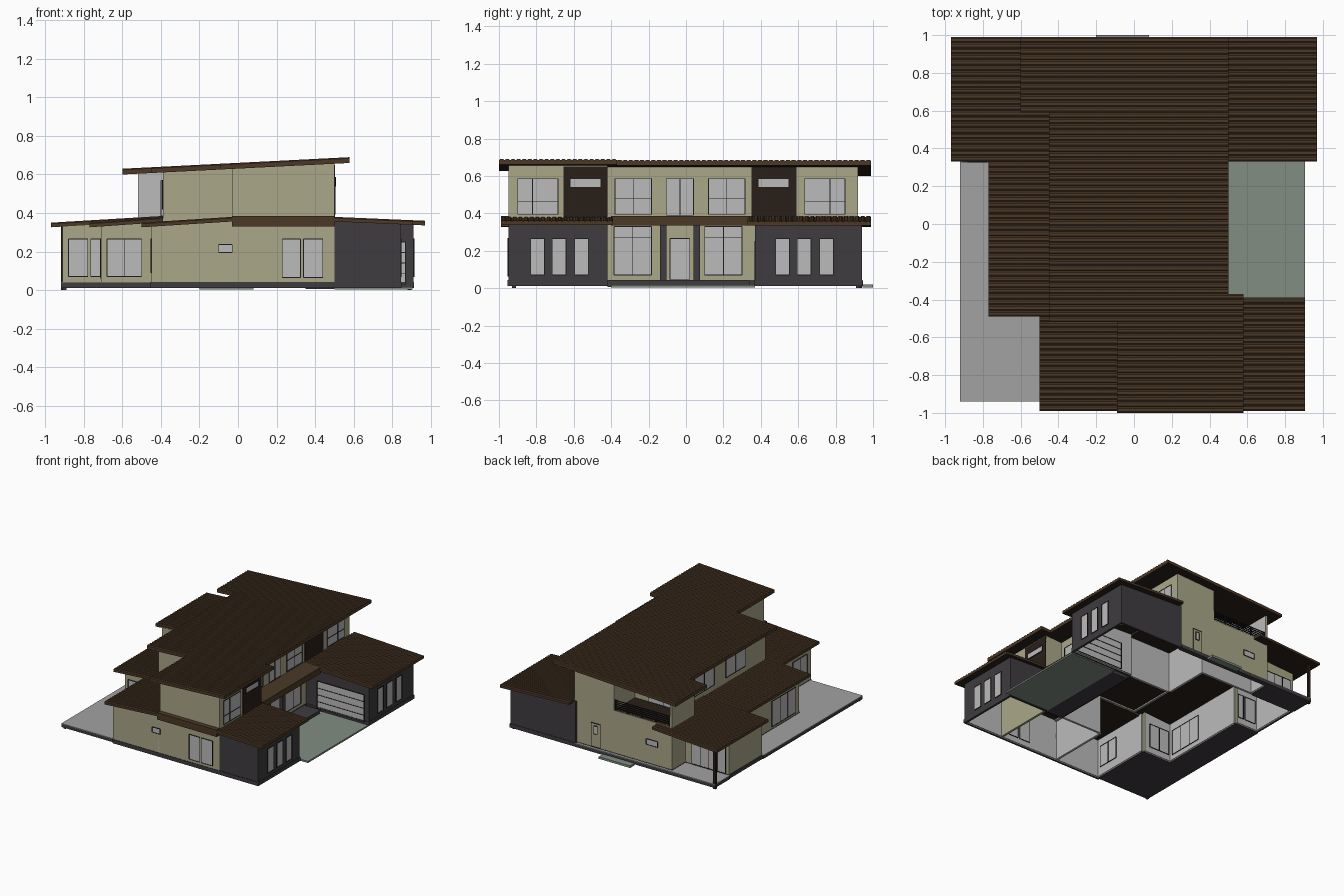
import bpy, math
from mathutils import Vector

if "Cube" in bpy.data.objects:
    bpy.data.objects.remove(bpy.data.objects["Cube"])

def mat(name, c):
    m = bpy.data.materials.new(name)
    m.diffuse_color = (*c, 1)
    m.use_nodes = True
    m.node_tree.nodes["Principled BSDF"].inputs["Base Color"].default_value = m.diffuse_color
    return m

CREAM = mat("cream", (.40, .39, .25))
DARK = mat("charcoal", (.05, .045, .05))
BROWN = mat("roof_brown", (.07, .04, .02))
SOFFIT = mat("soffit_brown", (.022, .014, .009))
GREEN = mat("driveway_green", (.22, .27, .225))
PAVE = mat("paving", (.36, .36, .36))
GLASS = mat("glass", (.5, .5, .5))
BLACK = mat("frame", (.012, .012, .012))
INNER = mat("plaster", (.5, .5, .5))

def mesh(name, verts, faces, mats, idx=None):
    me = bpy.data.meshes.new(name)
    me.from_pydata(verts, [], faces)
    for m in mats:
        me.materials.append(m)
    if idx:
        me.polygons.foreach_set("material_index", idx)
    ob = bpy.data.objects.new(name, me)
    bpy.context.collection.objects.link(ob)
    return ob

BOX = [(0, 3, 2, 1), (4, 5, 6, 7), (0, 1, 5, 4), (1, 2, 6, 5), (2, 3, 7, 6), (3, 0, 4, 7)]

def boxes(name, parts):
    """parts: list of (x0,x1,y0,y1,z0,z1,material)"""
    v, f, ids, mats = [], [], [], []
    for x0, x1, y0, y1, z0, z1, m in parts:
        n = len(v)
        v += [(x, y, z) for z in (z0, z1) for x, y in ((x0, y0), (x1, y0), (x1, y1), (x0, y1))]
        f += [tuple(i + n for i in q) for q in BOX]
        if m not in mats:
            mats.append(m)
        ids += [mats.index(m)] * 6
    return mesh(name, v, f, mats, ids)

def walls(name, pts, z0, top, m, t=.018):
    """Wall chain, counter-clockwise outside faces; top is a height function of x"""
    v, f, ids = [], [], []
    for (ax, ay), (bx, by) in zip(pts, pts[1:]):
        d = Vector((bx - ax, by - ay)).normalized()
        nx, ny = -d.y * t, d.x * t
        q = [(ax, ay), (bx, by), (bx + nx, by + ny), (ax + nx, ay + ny)]
        n = len(v)
        v += [(x, y, z0) for x, y in q] + [(x, y, top(x)) for x, y in q]
        f += [tuple(i + n for i in k) for k in BOX]
        ids += [0, 0, 0, 0, 1, 0]
    return mesh(name, v, f, [m, INNER], ids)

def roof(name, x0, x1, y0, y1, za, zb, t=.024, amp=.006):
    """Sloping slab with tile ribs running along x"""
    n = max(2, round((y1 - y0) / .03))
    prof = []
    for i in range(n):
        for u, h in ((0, -1), (.25, 0), (.75, 0)):
            prof.append((y0 + (y1 - y0) * (i + u) / n, h * amp))
    prof.append((y1, -amp))
    prof += [(y1, -t), (y0, -t)]
    k = len(prof)
    v = [(x0, y, za + h) for y, h in prof] + [(x1, y, zb + h) for y, h in prof]
    f = [(i, i + k, (i + 1) % k + k, (i + 1) % k) for i in range(k)]
    ids = [0] * k
    ids[k - 2] = 1
    f += [tuple(range(k)), tuple(reversed(range(k, 2 * k)))]
    return mesh(name, v, f, [BROWN, SOFFIT], ids + [0, 0])

def window(name, side, c, a0, a1, z0, z1, vert=(), horiz=(), pane=GLASS):
    """side: 'x+','x-','y+','y-' outward direction; c = outside wall plane"""
    s = 1 if side[1] == '+' else -1
    w = .004
    def part(p0, p1, q0, q1, proud, m):
        d = sorted((c + s * proud, c - s * (.018 + proud)))
        return (*d, p0, p1, q0, q1, m) if side[0] == 'x' else (p0, p1, *d, q0, q1, m)
    P = [part(a0, a1, z0, z1, .002, pane)]
    for a in (a0, a1, *[a0 + (a1 - a0) * u for u in vert]):
        P.append(part(a - w / 2, a + w / 2, z0, z1, .005, BLACK))
    for z in (z0, z1, *[z0 + (z1 - z0) * u for u in horiz]):
        P.append(part(a0, a1, z - w / 2, z + w / 2, .005, BLACK))
    boxes(name, P)

up = lambda x: .63 + .0508 * (x + .6)
utop = lambda x: up(x) - .015
flat = lambda z: (lambda x: z)
bl = lambda x: .35 + .06 * (x + .97)
ml = lambda x: .35 + .07 * (x + .77)
fl = lambda x: .35 + .064 * (x + .5)
rt = lambda x: .38 - .043 * (x - .5)
low = lambda g: (lambda x: g(x) - .015)

# Upper storey roof
for i, (x0, x1, y0, y1) in enumerate([(-.6, .5, .59, .99), (-.45, .5, -.37, .59),
                                      (-.45, .58, -.52, -.37), (-.09, .58, -1, -.52)]):
    roof(f"upper_roof_{i}", x0, x1, y0, y1, up(x0), up(x1), .03)
# Lower roofs
for n, g, x0, x1, y0, y1 in [("back_left_roof", bl, -.97, -.39, .33, .99), ("mid_left_roof", ml, -.77, -.39, -.49, .33),
                             ("front_left_roof", fl, -.5, -.03, -.99, -.46), ("wing_roof", rt, .5, .905, -.99, -.39),
                             ("garage_roof", rt, .35, .97, .33, .99)]:
    roof(n, x0, x1, y0, y1, g(x0), g(x1))
boxes("front_fascia_band", [(-.03, .5, -.99, -.945, .33, .385, BROWN)])
boxes("entry_canopy", [(.34, .5, -.40, .34, .335, .385, BROWN)])

# Ground storey walls
Z = .02
walls("front_wall", [(-.03, -.95), (.5, -.95), (.5, -.42), (.35, -.42), (.35, .37)], Z, flat(.375), CREAM)
walls("front_left_wall", [(-.45, -.43), (-.45, -.95), (-.03, -.95)], Z, low(fl), CREAM)
walls("mid_left_wall", [(-.71, .33), (-.71, -.43), (-.45, -.43)], Z, low(ml), CREAM)
walls("back_left_wall", [(-.52, .75), (-.91, .75), (-.91, .33), (-.71, .33)], Z, low(bl), CREAM)
walls("back_wall", [(.33, .92), (-.52, .92), (-.52, .75)], Z, flat(.385), CREAM)
walls("wing_wall", [(.5, -.95), (.845, -.95), (.845, -.42), (.5, -.42)], Z, low(rt), DARK)
walls("garage_wall", [(.35, .37), (.91, .37), (.91, .94), (.33, .94), (.33, .92)], Z, low(rt), DARK)
walls("partitions", [(.35, .37), (-.03, .37), (-.03, .75), (-.52, .75)], Z, flat(.36), INNER)
walls("front_partition", [(-.03, -.95), (-.03, -.44), (.5, -.44)], Z, flat(.36), INNER)

# Upper storey walls
walls("upper_wall", [(-.03, -.95), (.5, -.95), (.5, -.42), (.35, -.42), (.35, .92), (0, .92), (0, .65),
                     (-.52, .65)], .36, utop, CREAM)
walls("upper_left_wall", [(-.52, .92), (-.52, .65), (-.39, .65), (-.39, -.46), (-.03, -.46), (-.03, -.95)],
      .34, utop, CREAM)
boxes("upper_floor", [(-.03, .49, -.94, -.43, .35, .37, SOFFIT), (-.385, .345, -.45, .65, .35, .37, SOFFIT),
                      (-.51, .34, .65, .915, .355, .385, SOFFIT)])
# Dark feature panels on the upper right face
boxes("upper_dark_panels", [(.49, .503, -.655, -.42, .375, .65, SOFFIT), (.34, .353, .35, .59, .375, .655, SOFFIT)])
# Balcony railing
boxes("balcony_rail", [(-.51, 0, .905, .912, z, z + .006, BLACK) for z in (.40, .415, .43, .445, .46)] +
      [(x, x + .008, .903, .914, .385, .466, BLACK) for x in (-.5, -.375, -.25, -.125, -.012)])

# Plinth band following the walls
walls("plinth", [(-.454, -.954), (.5, -.954), (.849, -.954), (.849, -.416), (.354, -.416), (.354, .366), (.914, .366),
                 (.914, .944), (.326, .944), (.326, .924), (-.524, .924), (-.524, .754), (-.914, .754), (-.914, .326),
                 (-.714, .326), (-.714, -.434), (-.454, -.434), (-.454, -.954)], .012, flat(.043), DARK)

# Paving
def slab(name, rects, top_mat):
    P = []
    for r in rects:
        P += [(*r, .012, .036, DARK), (*r, .036, .041, top_mat)]
    boxes(name, P)

slab("patio", [(-.92, -.71, -.94, .33), (-.71, -.45, -.94, -.43), (-.92, -.52, .75, .945), (-.52, .33, .92, .945)], PAVE)
boxes("driveway", [(.5, .905, -.40, .37, .003, .016, GREEN)])
boxes("entry_step", [(.35, .5, -.42, .34, .005, .041, DARK)])
boxes("back_step", [(-.2, .08, .945, 1.0, .003, .02, GREEN)])
boxes("corner_post", [(-.92, -.9, .92, .94, 0, .345, SOFFIT)])
boxes("foot_blocks", [(x - .01, x + .01, y - .01, y + .01, 0, .014, DARK) for x, y in [(.89, .92), (-.9, -.92)]])

# Ground windows
for i, (a, b) in enumerate([(.23, .325), (.34, .44)]):
    window(f"front_window_{i}", 'y-', -.95, a, b, .065, .265)
window("front_vent_window", 'y-', -.95, -.1, -.03, .195, .237)
for i, y in enumerate((-.83, -.715, -.595)):
    window(f"wing_window_{i}", 'x+', .845, y, y + .073, .07, .265)
    window(f"garage_window_{i}", 'x+', .91, y + 1.31, y + 1.383, .07, .265)
window("garage_door", 'y-', .37, .45, .87, .03, .25, (), (.25, .5, .75))
for i, y in enumerate((-.385, .1)):
    window(f"hall_window_{i}", 'x+', .35, y, y + .2, .07, .33, (.5,), (.78,))
boxes("entry_pillars", [(.34, .37, y, y + .035, .04, .335, DARK) for y in (-.14, .04)])
window("entry_door", 'x+', .35, -.085, .02, .045, .265)
for i, (a, b) in enumerate([(-.88, -.78), (-.765, -.715)]):
    window(f"left_room_window_{i}", 'y-', .33, a, b, .07, .265)
window("patio_door", 'y+', .75, -.88, -.58, .045, .265, (.25, .5, .75))
window("mid_left_window", 'x-', -.71, -.38, -.08, .06, .265, (.33, .66))
window("front_left_window", 'x-', -.45, -.9, -.72, .09, .265, (.5,))
window("mid_front_window", 'y-', -.43, -.68, -.5, .07, .265, (.5,))
window("back_door", 'y+', .92, .12, .2, .045, .235, (), (), CREAM)
window("back_door_glass", 'y+', .923, .145, .175, .15, .215)
window("back_vent_window", 'y+', .92, -.39, -.29, .19, .235)

# Upper windows
window("upper_tower_window", 'x+', .5, -.9, -.685, .395, .585, (.37,), (.35,))
window("upper_back_window", 'x+', .35, .635, .85, .395, .585, (.63,), (.35,))
window("upper_slot_window_0", 'x+', .503, -.62, -.455, .54, .585)
window("upper_slot_window_1", 'x+', .353, .385, .55, .54, .585)
window("upper_hall_window_0", 'x+', .35, -.38, -.185, .395, .585, (.5,), (.45,))
window("upper_hall_window_1", 'x+', .35, -.105, .04, .39, .585, (.5,))
window("upper_hall_window_2", 'x+', .35, .12, .315, .395, .585, (.5,), (.45,))
window("upper_left_window_0", 'x-', -.39, .2, .45, .42, .57, (.5,))
window("upper_left_window_1", 'x-', -.39, -.2, .05, .42, .57, (.5,))
window("balcony_door", 'y+', .65, -.4, -.12, .385, .57, (.5,))
